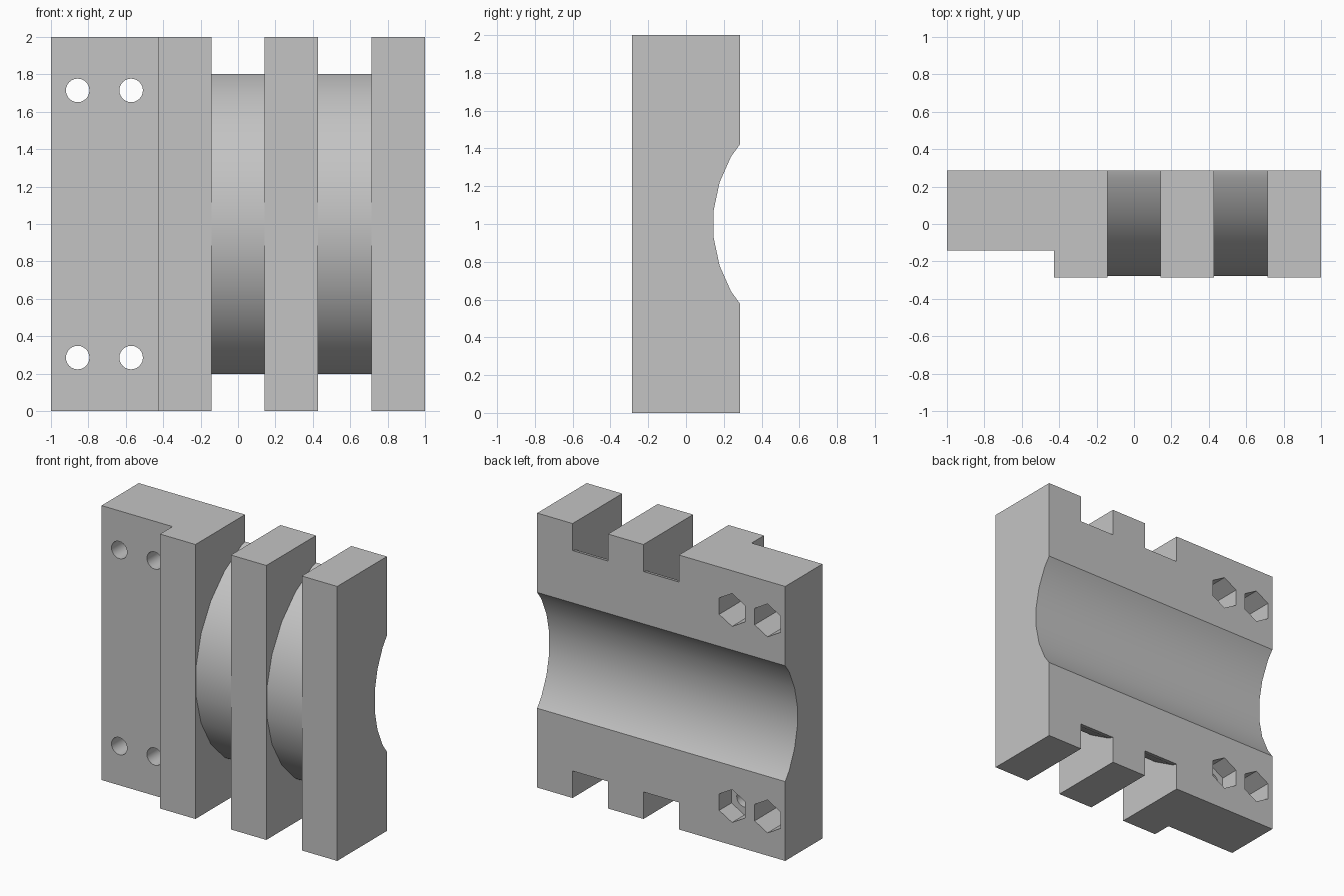
import bpy, bmesh, math

if "Cube" in bpy.data.objects:
    bpy.data.objects.remove(bpy.data.objects["Cube"], do_unlink=True)

U = 1 / 7            # the part is laid out on a grid of sevenths
MID = 1.0            # height of the bore axis

grey = bpy.data.materials.new("plain grey")
grey.use_nodes = True
colour = (0.55, 0.55, 0.55, 1)
grey.diffuse_color = colour
grey.node_tree.nodes["Principled BSDF"].inputs["Base Color"].default_value = colour


def prism(name, outline, axis, lo, hi):
    """Extrude a 2D outline along an axis: 'x' takes (y, z), 'y' (x, z), 'z' (x, y)."""
    place = {"x": lambda a, b, t: (t, a, b),
             "y": lambda a, b, t: (a, t, b),
             "z": lambda a, b, t: (a, b, t)}[axis]
    bm = bmesh.new()
    low = [bm.verts.new(place(a, b, lo)) for a, b in outline]
    high = [bm.verts.new(place(a, b, hi)) for a, b in outline]
    bm.faces.new(low)
    bm.faces.new(high)
    n = len(outline)
    for i in range(n):
        j = (i + 1) % n
        bm.faces.new((low[i], low[j], high[j], high[i]))
    bmesh.ops.recalc_face_normals(bm, faces=bm.faces)
    mesh = bpy.data.meshes.new(name)
    bm.to_mesh(mesh)
    bm.free()
    mesh.materials.append(grey)
    obj = bpy.data.objects.new(name, mesh)
    bpy.context.collection.objects.link(obj)
    return obj


def ring(cx, cy, r, n, offset=0.0):
    return [(cx + r * math.cos(math.tau * (i + offset) / n),
             cy + r * math.sin(math.tau * (i + offset) / n)) for i in range(n)]


# Block with a thinner mounting flange on its right
block = prism("clamp_block",
              [(-1, 2 * U), (-1, -U), (-3 * U, -U), (-3 * U, -2 * U), (1, -2 * U), (1, 2 * U)],
              "z", 0, 2)

# Round bore across the back
cutters = [prism("bore_cutter", ring(6 * U, MID, 5 * U, 30, 0.5), "x", -1.2, 1.2)]

# Two curved strap grooves: everything in front of an arc is cut away
arc = [p for p in ring(4 * U, MID, 6 * U, 24, 0.5) if p[0] < 3.5 * U]
groove = arc + [(arc[-1][0], -0.3), (-0.6, -0.3), (-0.6, 2.3), (arc[0][0], 2.3)]
for left in (-U, 3 * U):
    cutters.append(prism("groove_cutter", groove, "x", left, left + 2 * U))

# Bolt holes with hexagonal nut pockets at the back
for x in (-6 * U, -4 * U):
    for z in (2 * U, 12 * U):
        shallow = x > -5 * U and z < MID
        depth = U if shallow else 2 * U
        cutters.append(prism("bolt_hole_cutter", ring(x, z, 0.063, 24), "y", -0.5, 0.5))
        cutters.append(prism("nut_pocket_cutter", ring(x, z, 0.12, 6, 0.5), "y",
                             2 * U - depth, 0.5))

for cutter in cutters:
    cutter.hide_render = True
    cut = block.modifiers.new(cutter.name, "BOOLEAN")
    cut.operation = "DIFFERENCE"
    cut.solver = "EXACT"
    cut.object = cutter

# Bake the cuts, then drop the cutters
bpy.context.view_layer.update()
graph = bpy.context.evaluated_depsgraph_get()
baked = bpy.data.meshes.new_from_object(block.evaluated_get(graph))
block.modifiers.clear()
block.data = baked
baked.materials.clear()
baked.materials.append(grey)
for face in baked.polygons:
    face.material_index = 0
for cutter in cutters:
    bpy.data.objects.remove(cutter, do_unlink=True)

# Smooth the curved faces, keep the machined edges sharp
bpy.ops.object.select_all(action="DESELECT")
block.select_set(True)
bpy.context.view_layer.objects.active = block
bpy.ops.object.shade_smooth_by_angle(angle=math.radians(30))
